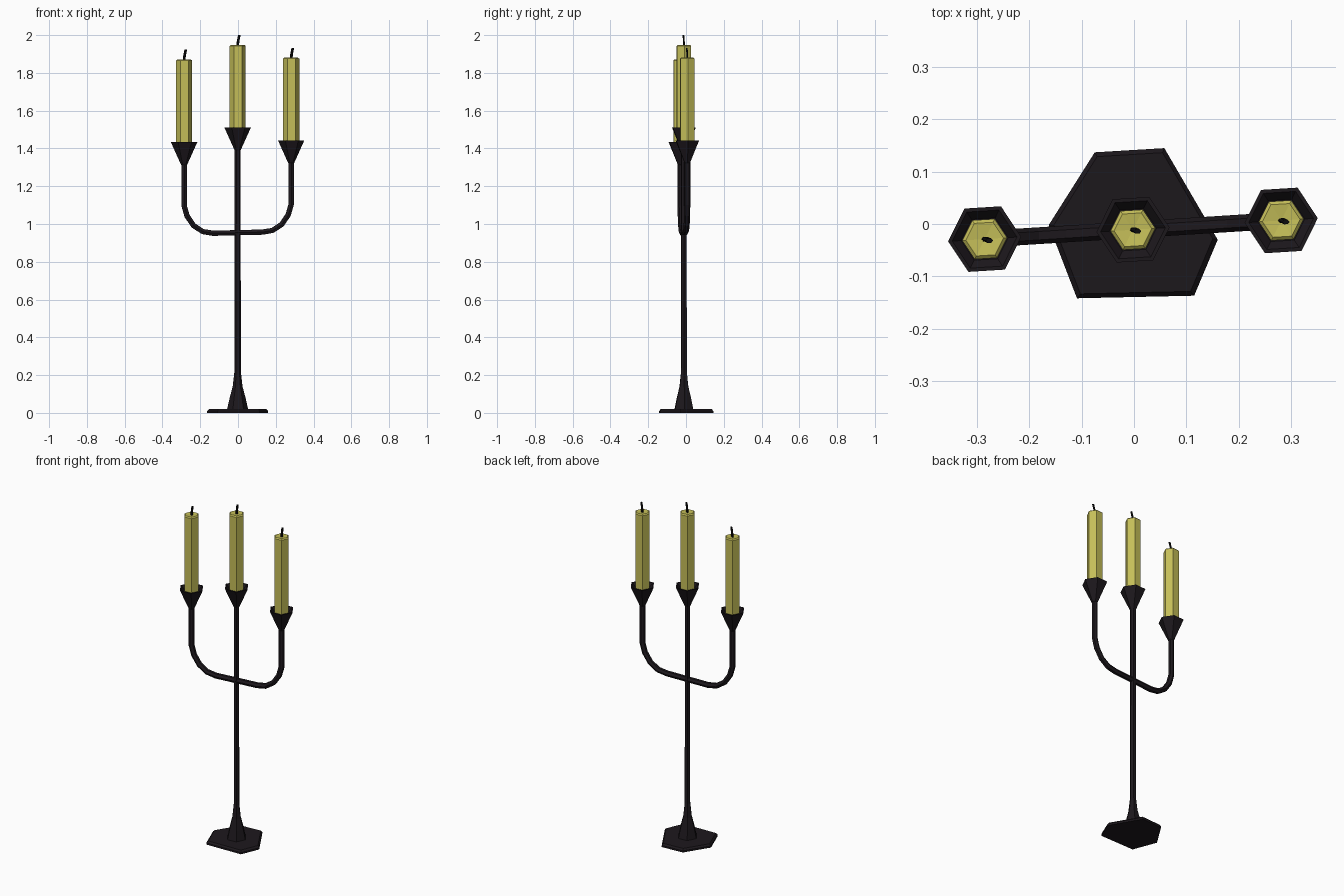
import bpy, bmesh, math
from mathutils import Vector

if "Cube" in bpy.data.objects:
    bpy.data.objects.remove(bpy.data.objects["Cube"])

TURN = math.radians(3.6)   # arms are turned slightly about z


def material(name, rgb):
    m = bpy.data.materials.new(name)
    m.diffuse_color = (*rgb, 1)
    m.use_nodes = True
    m.node_tree.nodes["Principled BSDF"].inputs["Base Color"].default_value = m.diffuse_color
    return m


IRON = material("dark_iron", (0.012, 0.009, 0.012))
WAX = material("yellow_wax", (0.56, 0.52, 0.1))
WICK = material("black_wick", (0.004, 0.004, 0.004))


def ring(center, radius, axis_x, axis_y, n=6):
    return [center + radius * (math.cos(math.tau * i / n) * axis_x
                               + math.sin(math.tau * i / n) * axis_y) for i in range(n)]


def skin(name, rings, mat):
    """Join successive rings of points into a closed, flat-shaded solid."""
    bm = bmesh.new()
    vs = [[bm.verts.new(p) for p in r] for r in rings]
    n = len(vs[0])
    for a, b in zip(vs, vs[1:]):
        for i in range(n):
            j = (i + 1) % n
            bm.faces.new((a[i], a[j], b[j], b[i]))
    bm.faces.new(vs[0][::-1])
    bm.faces.new(vs[-1])
    bmesh.ops.recalc_face_normals(bm, faces=bm.faces)
    mesh = bpy.data.meshes.new(name)
    bm.to_mesh(mesh)
    bm.free()
    mesh.materials.append(mat)
    ob = bpy.data.objects.new(name, mesh)
    bpy.context.collection.objects.link(ob)
    return ob


U = Vector((math.cos(TURN), math.sin(TURN), 0))
V = Vector((-math.sin(TURN), math.cos(TURN), 0))
Z = Vector((0, 0, 1))
AXIS = Vector((-0.002, -0.011, 0))


def lathe(name, origin, profile, mat):
    return skin(name, [ring(origin + z * Z, r, U, V) for r, z in profile], mat)


# Uneven six-sided foot plate with a small chamfer
foot = [(0.16, -0.03), (0.058, 0.145), (-0.075, 0.137),
        (-0.163, -0.002), (-0.109, -0.142), (0.115, -0.137)]
skin("foot_plate", [[Vector((x * s, y * s, z)) for x, y in foot]
                    for s, z in ((1, 0), (1, 0.01), (0.94, 0.02))], IRON)

# Flared collar running into the tall stem
lathe("stem", AXIS, [(0.056, 0.018), (0.042, 0.08), (0.026, 0.14),
                     (0.017, 0.22), (0.016, 1.40)], IRON)

# U-shaped double arm swept along one path
half = [(0.284, 1.36), (0.284, 1.10), (0.268, 1.045), (0.234, 0.995),
        (0.185, 0.963), (0.13, 0.954)]
path = [(-x, z - 0.003) for x, z in half] + [(x, z + 0.003) for x, z in half[::-1]]
path = [AXIS + x * U + z * Z for x, z in path]
rings = []
for i, p in enumerate(path):
    before = (p - path[i - 1]).normalized() if i else Vector()
    after = (path[i + 1] - p).normalized() if i < len(path) - 1 else Vector()
    tangent = (before + after).normalized()
    rings.append(ring(p, 0.016, V, tangent.cross(V)))
skin("arms", rings, IRON)

# Cup, candle and leaning wick on each holder
for side, x, top in (("left", -0.284, 1.433), ("centre", 0, 1.51), ("right", 0.284, 1.443)):
    o = AXIS + x * U + top * Z
    lathe(side + "_cup", o, [(0.016, -0.12), (0.07, 0), (0.062, 0), (0.045, -0.02)], IRON)
    lathe(side + "_candle", o, [(0.043, -0.03), (0.043, 0.432), (0.036, 0.438),
                                (0.004, 0.434)], WAX)
    skin(side + "_wick", [ring(o + Vector((dx, dy, z)), 0.007, U, V * 0.7)
                          for dx, dy, z in ((0, 0, 0.42), (0.002, 0, 0.455),
                                            (0.009, -0.003, 0.49))], WICK)
